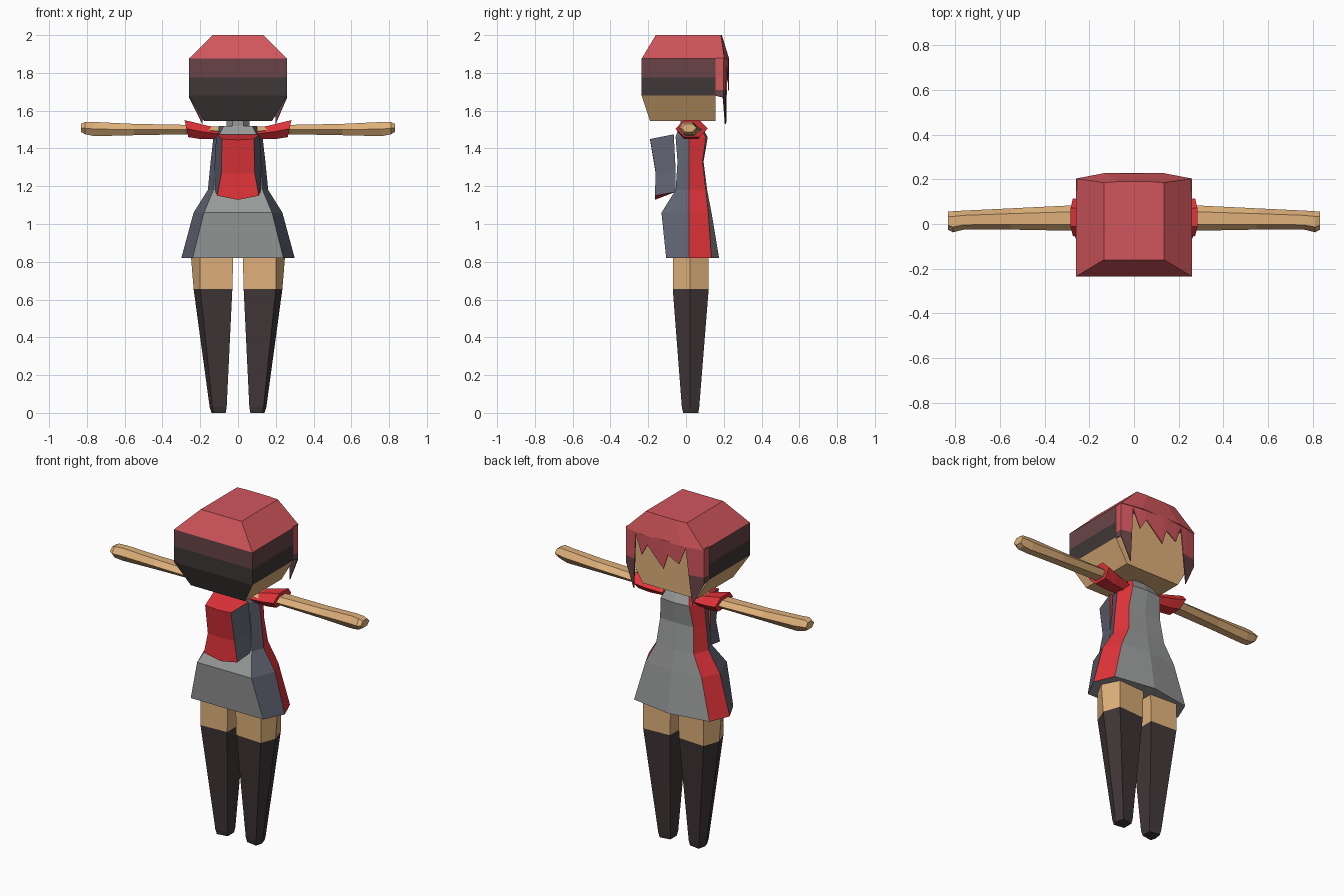
import bpy, bmesh, math

if "Cube" in bpy.data.objects:
    bpy.data.objects.remove(bpy.data.objects["Cube"])


def colour(name, r, g, b):
    lin = [((c / 255 + 0.055) / 1.055) ** 2.4 for c in (r, g, b)]
    m = bpy.data.materials.new(name)
    m.diffuse_color = (*lin, 1)
    m.use_nodes = True
    m.node_tree.nodes["Principled BSDF"].inputs["Base Color"].default_value = m.diffuse_color
    return m


SKIN = colour("skin", 222, 176, 122)
RED = colour("red cloth", 226, 52, 58)
GREY = colour("grey cloth", 152, 154, 153)
SLATE = colour("slate cloth", 96, 100, 114)
SOCK = colour("dark stocking", 64, 54, 55)
HAIR = colour("red hair", 208, 86, 92)
MAROON = colour("maroon hair", 104, 68, 71)
DARK = colour("dark hair", 62, 55, 55)


def finish(name, bm, mats, cuts=(), rule=None, mirror=False, thick=0):
    """Slice at the given heights, colour faces by rule, make the object."""
    for z in cuts:
        bmesh.ops.bisect_plane(bm, geom=bm.verts[:] + bm.edges[:] + bm.faces[:],
                               plane_co=(0, 0, z), plane_no=(0, 0, 1))
    bmesh.ops.recalc_face_normals(bm, faces=bm.faces[:])
    bm.normal_update()
    if rule:
        for f in bm.faces:
            f.material_index = rule(f.calc_center_median(), f.normal)
    me = bpy.data.meshes.new(name)
    bm.to_mesh(me)
    bm.free()
    for m in mats:
        me.materials.append(m)
    ob = bpy.data.objects.new(name, me)
    bpy.context.collection.objects.link(ob)
    if thick:
        s = ob.modifiers.new("thickness", 'SOLIDIFY')
        s.thickness = thick
    if mirror:
        ob.modifiers.new("mirror", 'MIRROR').use_mirror_merge = False
    return ob


def loft(name, rings, mats, segs=None, **kw):
    """Skin a list of equal-length rings of points and cap both ends."""
    bm = bmesh.new()
    vs = [[bm.verts.new(p) for p in r] for r in rings]
    n = len(rings[0])
    for a, b in zip(vs, vs[1:]):
        for j in range(n):
            k = (j + 1) % n
            f = bm.faces.new((a[j], a[k], b[k], b[j]))
            if segs:
                f.material_index = segs[j]
    bm.faces.new(vs[0])
    bm.faces.new(vs[-1])
    return finish(name, bm, mats, **kw)


# Head: skin below on the sides and face, hair bands above and at the back
def head_rule(c, n):
    if n.y > 0.7 or n.z < -0.9:
        return 0
    if c.z < 1.68 and abs(n.x) > 0.5:
        return 0
    return 1 if c.z > 1.775 else 2


loft("head",
     [[(-w, b, z), (w, b, z), (w, 0.155, z), (-w, 0.155, z)]
      for z, w, b in ((1.545, 0.18, -0.19), (1.68, 0.26, -0.235), (1.875, 0.26, -0.235))],
     [SKIN, MAROON, DARK], cuts=(1.775,), rule=head_rule)

# Crown of the hair
loft("hair_crown",
     [[(-w, b, z), (w, b, z), (w, f, z), (w * 0.5, g, z), (-w * 0.5, g, z), (-w, f, z)]
      for z, w, b, f, g in ((1.875, 0.26, -0.235, 0.203, 0.228), (2.0, 0.135, -0.16, 0.185, 0.19))],
     [HAIR])

# Fringe: bowed plate with a jagged lower edge and long side locks
edge = [(0.26, 1.67), (0.2, 1.53), (0.185, 1.865), (0.14, 1.75), (0.10, 1.82),
        (-0.01, 1.71), (-0.04, 1.8), (-0.11, 1.76), (-0.15, 1.865), (-0.19, 1.53), (-0.26, 1.67)]
bm = bmesh.new()
cols = [(0.257, 0.15, 1.68)] + [(x, 0.229 - 0.03 * (x / 0.26) ** 2, z) for x, z in edge]
cols.append((-0.257, 0.15, 1.68))
pairs = [(bm.verts.new((x, y, 1.88)), bm.verts.new((x, y, z))) for x, y, z in cols]
for (a, b), (c, d) in zip(pairs, pairs[1:]):
    bm.faces.new((a, b, d, c))
finish("hair_fringe", bm, [HAIR, MAROON], cuts=(1.71,),
       rule=lambda c, n: int(c.z < 1.71 and abs(c.x) > 0.15), thick=0.006)

# Neck
loft("neck", [[(0.06 * math.cos(a), 0.01 + 0.045 * math.sin(a), z)
               for a in [math.pi / 3 * i for i in range(6)]] for z in (1.48, 1.56)], [GREY])

# Dress: grey front and back, slate and red side panels
levels = [  # z, back (w, y), side (w, y), front corner (w, y), front middle y
    (0.82, 0.24, -0.105, 0.30, 0.015, 0.25, 0.135, 0.175),
    (1.06, 0.18, -0.13, 0.235, 0.015, 0.185, 0.118, 0.135),
    (1.18, 0.13, -0.055, 0.16, 0.015, 0.125, 0.105, 0.112),
    (1.33, 0.12, -0.045, 0.145, 0.015, 0.11, 0.088, 0.093),
    (1.46, 0.105, -0.055, 0.13, 0.015, 0.095, 0.105, 0.115),
    (1.52, 0.075, -0.035, 0.10, 0.015, 0.07, 0.07, 0.08)]
loft("dress",
     [[(-bw, by, z), (bw, by, z), (sw, sy, z), (fw, fy, z), (0, cy, z), (-fw, fy, z), (-sw, sy, z)]
      for z, bw, by, sw, sy, fw, fy, cy in levels],
     [GREY, SLATE, RED], segs=[0, 1, 2, 0, 0, 2, 1])

# Backpack: red with slate sides
pack = [  # front (w, y, z), back (w, y, z), back middle z
    (0.12, -0.055, 1.17, 0.11, -0.165, 1.15, 1.128),
    (0.125, -0.055, 1.29, 0.088, -0.16, 1.27, 1.265),
    (0.115, -0.065, 1.475, 0.085, -0.19, 1.45, 1.445)]
loft("backpack",
     [[(-fw, fy, fz), (-bw, by, bz), (0, by, mz), (bw, by, bz), (fw, fy, fz)]
      for fw, fy, fz, bw, by, bz, mz in pack],
     [RED, SLATE], rule=lambda c, n: int(abs(n.x) > 0.7))


# Hexagonal section across x for arms and sleeves
def hexa(x, y0, y1, z0, z1, lean=0):
    m, q = (z0 + z1) / 2, (y1 - y0) * 0.25
    pts = [(y0, m), (y0 + q, z0), (y1 - q, z0), (y1, m), (y1 - q, z1), (y0 + q, z1)]
    return [(x + lean * (z - m), y, z) for y, z in pts]


loft("arm", [hexa(0.10, -0.03, 0.07, 1.47, 1.515), hexa(0.28, -0.03, 0.083, 1.475, 1.525),
             hexa(0.55, -0.025, 0.07, 1.47, 1.53), hexa(0.76, -0.025, 0.06, 1.465, 1.54),
             hexa(0.81, -0.037, 0.057, 1.475, 1.54), hexa(0.832, -0.025, 0.055, 1.488, 1.53)],
     [SKIN], mirror=True)
loft("sleeve", [hexa(0.10, -0.035, 0.08, 1.45, 1.505), hexa(0.2, -0.045, 0.1, 1.45, 1.53),
                hexa(0.273, -0.055, 0.115, 1.46, 1.55, 0.22)], [RED], mirror=True)

# Legs: skin above, dark stockings below
loft("leg",
     [[(i, b + 0.01, z), (m, b, z), (o, 0.02, z), (m, f, z), (i, f - 0.01, z)]
      for z, i, m, o, b, f in ((0, 0.065, 0.13, 0.14, -0.015, 0.065),
                               (0.03, 0.06, 0.135, 0.15, -0.022, 0.07),
                               (0.655, 0.03, 0.20, 0.235, -0.07, 0.12),
                               (0.84, 0.025, 0.20, 0.25, -0.07, 0.12))],
     [SKIN, SOCK], rule=lambda c, n: int(c.z < 0.655), mirror=True)
